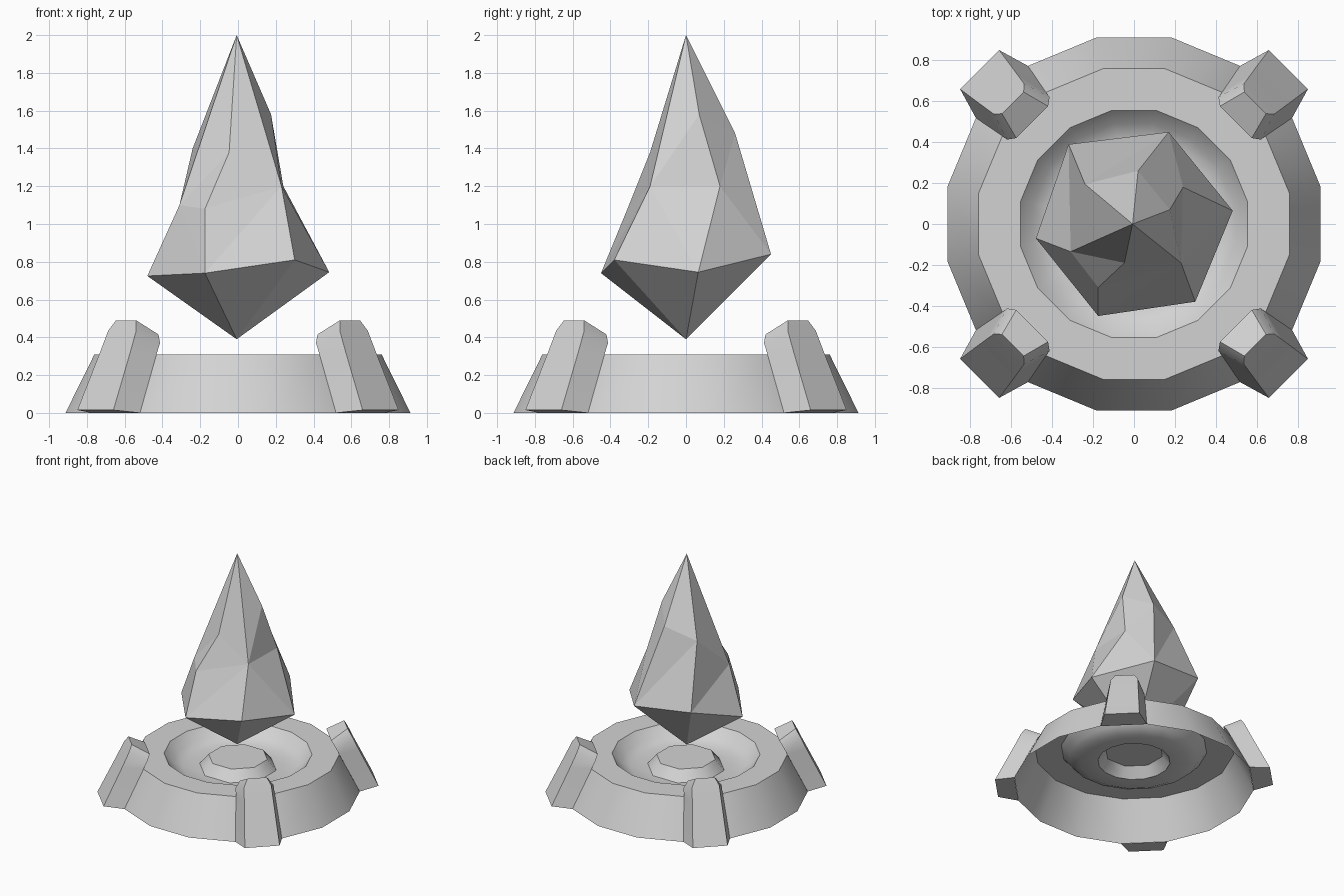
import bpy, math
from math import cos, sin, pi

if "Cube" in bpy.data.objects:
    bpy.data.objects.remove(bpy.data.objects["Cube"])

stone = bpy.data.materials.new("grey_stone")
stone.diffuse_color = (0.65, 0.65, 0.65, 1)
stone.use_nodes = True
stone.node_tree.nodes["Principled BSDF"].inputs["Base Color"].default_value = stone.diffuse_color


def make(name, verts, faces, smooth=None):
    mesh = bpy.data.meshes.new(name)
    mesh.from_pydata(verts, [], faces)
    mesh.materials.append(stone)
    obj = bpy.data.objects.new(name, mesh)
    bpy.context.collection.objects.link(obj)
    if smooth:
        bpy.ops.object.select_all(action='DESELECT')
        obj.select_set(True)
        bpy.context.view_layer.objects.active = obj
        bpy.ops.object.shade_smooth_by_angle(angle=math.radians(smooth))
    return obj


def lathe(name, profile, n, cap=False):
    """Open shell turned around z, half a step off the axes."""
    verts = [(r * cos(2 * pi * (j + .5) / n), r * sin(2 * pi * (j + .5) / n), z)
             for r, z in profile for j in range(n)]
    faces = [(i * n + j, i * n + (j + 1) % n, (i + 1) * n + (j + 1) % n, (i + 1) * n + j)
             for i in range(len(profile) - 1) for j in range(n)]
    if cap:
        faces.append(tuple(range(len(verts) - n, len(verts))))
    return make(name, verts, faces, 38)


# Hollow pedestal: sloped wall, flat rim, shallow curved bowl
lathe("pedestal_ring", [(.931, 0), (.775, .31), (.566, .31), (.50, .237),
                        (.42, .20), (.28, .20)], 16)
# Raised centre of the bowl
lathe("bowl_boss", [(.30, .20), (.23, .285)], 8, cap=True)

# Leaning corner posts growing out of the wall facets, as loops of
# (outer r, outer z, outer half width, inner r, inner z, inner half width)
loops = [(1.068, .015, .135, .914, .0, .18),
         (.918, .325, .113, .761, .31, .151),
         (.867, .435, .105, .731, .37, .147),
         (.838, .49, .075, .705, .415, .11)]
for k, side in enumerate(("front_left", "front_right", "back_right", "back_left")):
    a = math.radians(-135 + 90 * k)
    verts = []
    for ro, zo, wo, ri, zi, wi in loops:
        for r, t, z in ((ro, -wo, zo), (ro, wo, zo), (ri, wi, zi), (ri, -wi, zi)):
            verts.append((r * cos(a) - t * sin(a), r * sin(a) + t * cos(a), z))
    faces = [(3, 2, 1, 0), (12, 13, 14, 15)]
    for i in (0, 4, 8):
        # no back face where the post meets the pedestal wall
        faces += [(i + j, i + (j + 1) % 4, i + 4 + (j + 1) % 4, i + 4 + j)
                  for j in range(4) if i or j != 2]
    make("post_" + side, verts, faces, 38)

# Floating crystal: bottom point, girdle, ridge points, tip
girdle = [(-.48, -.07, .725), (-.175, -.45, .74), (.30, -.38, .81),
          (.483, .065, .745), (.17, .45, .84), (-.32, .39, .89)]
ridge = [(-.31, -.135, 1.10), (-.175, -.31, 1.08), (-.047, -.19, 1.38), (.23, -.19, 1.20),
         (.24, .18, 1.20), (.175, .07, 1.58), (.02, .26, 1.48), (-.24, .195, 1.40)]
verts = girdle + ridge + [(-.007, 0, .39), (-.007, 0, 2)]
LOW, TIP = 14, 15
faces = [((i + 1) % 6, i, LOW) for i in range(6)]
faces += [(0, 1, 6), (1, 7, 6), (7, 8, 6), (8, TIP, 6),
          (1, 2, 9), (1, 9, 7), (7, 9, 8), (8, 9, TIP),
          (2, 3, 9), (3, 10, 9), (9, 10, 11), (9, 11, TIP),
          (3, 4, 10), (10, 4, 12), (10, 12, 11), (11, 12, TIP),
          (4, 5, 13), (4, 13, 12), (12, 13, TIP),
          (5, 0, 6), (5, 6, 13), (13, 6, TIP)]
make("crystal", verts, faces)
